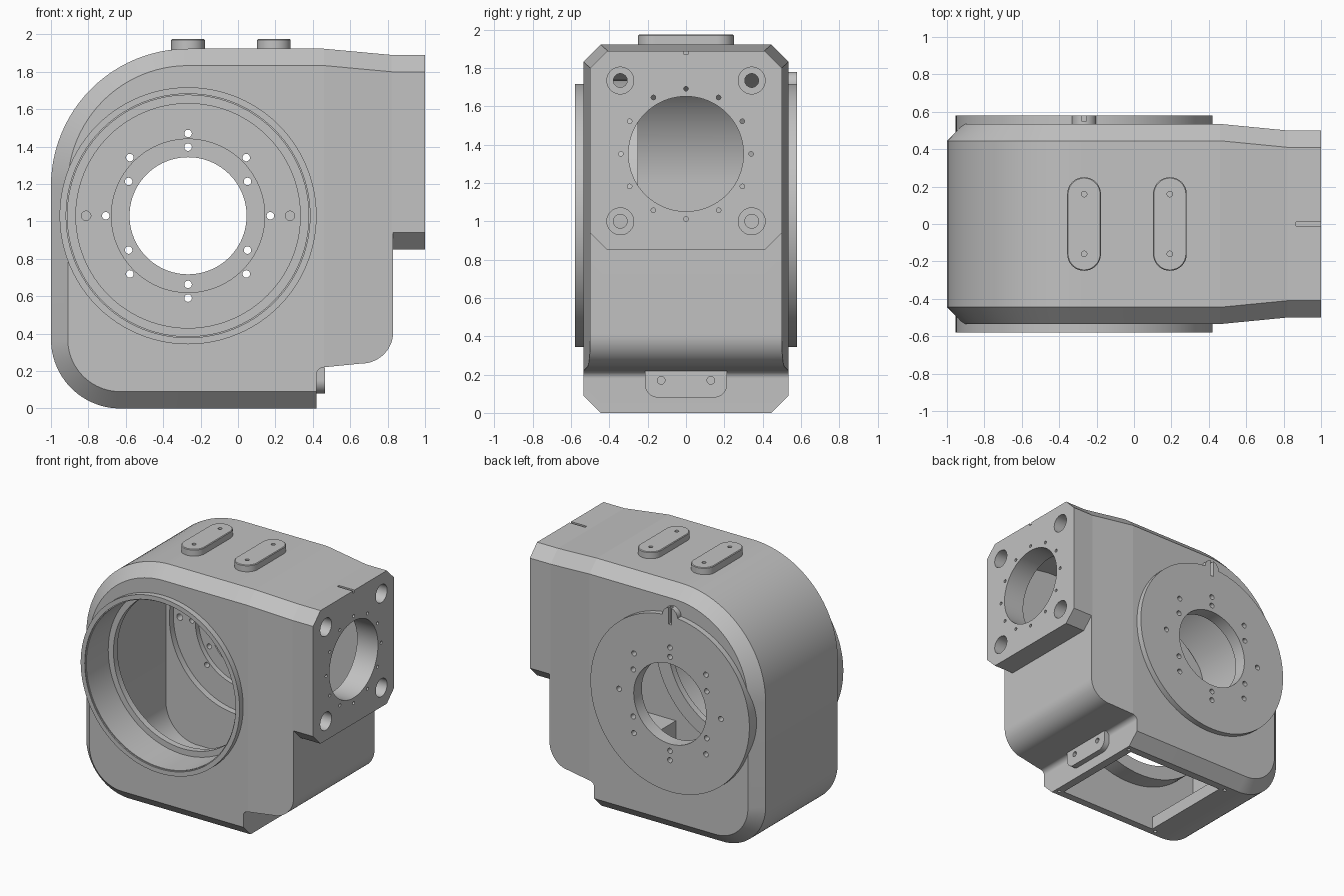
import bpy, bmesh
from math import sin, cos, radians, pi
from mathutils import Matrix, Vector

cube = bpy.data.objects.get("Cube")
if cube:
    bpy.data.objects.remove(cube, do_unlink=True)

metal = bpy.data.materials.new("cast_grey")
GREY = (0.54, 0.54, 0.54, 1)
metal.diffuse_color = GREY
metal.use_nodes = True
metal.node_tree.nodes["Principled BSDF"].inputs["Base Color"].default_value = GREY

AX, AZ = -0.267, 1.03         # axis of the large bore
FZ = 1.352                    # height of the side bore axis
TURN = {"X": Matrix.Rotation(pi / 2, 4, "Y"),
        "Y": Matrix.Rotation(-pi / 2, 4, "X"), "Z": Matrix()}


def arc(cx, cy, r, a0, a1, n=24):
    angles = [radians(a0 + (a1 - a0) * i / n) for i in range(n + 1)]
    return [(cx + r * cos(a), cy + r * sin(a)) for a in angles]


def make(name, bm):
    bmesh.ops.recalc_face_normals(bm, faces=bm.faces)
    mesh = bpy.data.meshes.new(name)
    bm.to_mesh(mesh)
    bm.free()
    obj = bpy.data.objects.new(name, mesh)
    bpy.context.collection.objects.link(obj)
    return obj


def loft(rings):
    """Closed solid through rings of 3D points."""
    bm = bmesh.new()
    loops = [[bm.verts.new(p) for p in ring] for ring in rings]
    n = len(loops[0])
    for a, b in zip(loops, loops[1:]):
        for i in range(n):
            j = (i + 1) % n
            bm.faces.new((a[i], a[j], b[j], b[i]))
    bm.faces.new(loops[0])
    bm.faces.new(loops[-1][::-1])
    return bm


def rods(axis, centres, r, a, b, seg=32):
    """Parallel cylinders from a to b along an axis."""
    bm = bmesh.new()
    k = "XYZ".index(axis)
    for c in centres:
        pos = list(c)
        pos.insert(k, (a + b) / 2)
        bmesh.ops.create_cone(bm, cap_ends=True, segments=seg, radius1=r, radius2=r, depth=b - a,
                              matrix=Matrix.Translation(pos) @ TURN[axis])
    return bm


def block(x0, x1, y0, y1, z0, z1):
    return loft([[(x0, y0, z), (x1, y0, z), (x1, y1, z), (x0, y1, z)] for z in (z0, z1)])


def combine(obj, bm, op="DIFFERENCE"):
    tool = make("cutter", bm)
    tool.hide_render = True
    mod = obj.modifiers.new("cut", "BOOLEAN")
    mod.operation, mod.solver, mod.object = op, "EXACT", tool
    bpy.context.view_layer.objects.active = obj
    bpy.ops.object.modifier_apply(modifier=mod.name)
    bpy.data.objects.remove(tool, do_unlink=True)


def finish(obj):
    obj.data.materials.clear()
    obj.data.materials.append(metal)
    bpy.ops.object.select_all(action="DESELECT")
    obj.select_set(True)
    bpy.context.view_layer.objects.active = obj
    bpy.ops.object.shade_smooth_by_angle(angle=radians(4.3))


def ring(r, count, start=0):
    angles = [radians(start + 360 * i / count) for i in range(count)]
    return [(r * cos(a), r * sin(a)) for a in angles]


def shift(pts, dx, dy):
    return [(x + dx, y + dy) for x, y in pts]


# Outer casting: side outline, chamfered by insetting the end rings
def outline(d):
    return (arc(AX, 1.19, 0.733 - d, 90, 180) + arc(-0.63, 0.37, 0.37 - d, 180, 270)
            + [(0.42, d)] + arc(0.46, 0.18, 0.04, 180, 90) + arc(0.66, 0.41, 0.17, -90, 0)
            + [(0.83, 0.85 + d), (1, 0.85 + d), (1, 1.89 - d), (0.82, 1.89 - d), (0.46, 1.923 - d)])


CH = 0.09
bm = loft([[(x, y, z) for x, z in outline(d)]
           for y, d in ((-0.535, CH), (-0.445, 0), (0.445, 0), (0.535, CH))])
for x in (0.46, 0.82):
    bmesh.ops.bisect_plane(bm, geom=bm.verts[:] + bm.edges[:] + bm.faces[:], dist=1e-4,
                           plane_co=Vector((x, 0, 0)), plane_no=Vector((1, 0, 0)))
# Narrow the casting towards the side flange
for v in bm.verts:
    t = min(max((v.co.x - 0.46) / 0.36, 0), 1)
    v.co.y -= 0.035 * t * (1 if v.co.y > 0 else -1)
housing = make("housing", bm)

# Hollow inside and bottom window
inside = (arc(AX, 1.19, 0.63, 90, 180) + arc(-0.627, 0.37, 0.27, 180, 270)
          + [(0.36, 0.10), (0.36, 0.36), (0.72, 0.36), (0.72, 0.95), (0.82, 0.95),
             (0.82, 1.77), (0.5, 1.82)])
combine(housing, loft([[(x, y, z) for x, z in inside] for y in (-0.39, 0.39)]))
combine(housing, block(-0.50, 0.355, -0.385, 0.385, -0.1, 0.2))

# Front bearing tube, back flange and its key boss
axis = [(AX, AZ)]
combine(housing, rods("Y", axis, 0.687, -0.58, -0.36, 96), "UNION")
combine(housing, rods("Y", axis, 0.71, -0.42, -0.25, 96), "UNION")
combine(housing, rods("Y", axis, 0.687, 0.45, 0.58, 96), "UNION")
combine(housing, rods("Y", [(AX, 1.715)], 0.065, 0.5, 0.58, 96), "UNION")
combine(housing, block(AX - 0.013, AX + 0.013, 0.55, 0.7, 1.65, 1.85))

# Stepped front bore, stepped back wall recess and back bore, as radius, start, end
for r, a, b in ((0.652, -0.7, -0.57), (0.645, -0.7, -0.30), (0.60, -0.7, -0.2),
                (0.60, 0.3, 0.44), (0.41, 0.3, 0.48), (0.313, 0.2, 0.7)):
    combine(housing, rods("Y", axis, r, a, b, 96))

# Back flange bolt circles and blind dowel holes
bolts = ring(0.44, 8) + ring(0.367, 6, 30)
combine(housing, rods("Y", shift(bolts, AX, AZ), 0.02, 0.3, 0.7))
combine(housing, rods("Y", shift(ring(0.545, 2), AX, AZ), 0.025, 0.38, 0.5))

# Side flange bore, bolt circle, counterbored corners and index slot
combine(housing, rods("X", [(0, FZ)], 0.30, 0.6, 1.1, 96))
combine(housing, rods("X", shift(ring(0.34, 12), 0, FZ), 0.012, 0.75, 1.1))
corners = [(y, z) for y in (-0.343, 0.343) for z in (1.0, 1.735)]
combine(housing, rods("X", corners, 0.07, 0.88, 1.1, 96))
combine(housing, rods("X", corners, 0.036, 0.7, 0.95))
combine(housing, block(0.865, 1.1, -0.01, 0.01, 1.87, 1.95))

# Bottom cover screw holes
combine(housing, rods("Z", [(x, y) for x in (-0.54, 0.387) for y in (-0.4, 0.4)], 0.013, -0.1, 0.05))
finish(housing)


# Two rounded pads on top, with a fine edge break
def stadium(x, r):
    return arc(x, 0.16, r, 0, 180, 48) + arc(x, -0.16, r, 180, 360, 48)


for side, x in (("right", AX), ("left", 0.192)):
    pad = make("top_pad_" + side, loft([[(px, py, z) for px, py in stadium(x, r)]
                                        for z, r in ((1.90, 0.09), (1.97, 0.09), (1.975, 0.085))]))
    combine(pad, rods("Z", [(x, 0.16), (x, -0.16)], 0.015, 1.93, 2.1))
    finish(pad)

# Small mounting pad low on the side
plate = (arc(-0.145, 0.15, 0.07, 180, 270) + arc(0.145, 0.15, 0.07, 270, 360)
         + [(0.215, 0.218), (-0.215, 0.218)])
side_pad = make("side_pad", loft([[(x, y, z) for y, z in plate] for x in (0.40, 0.465)]))
combine(side_pad, rods("X", [(-0.13, 0.17), (0.13, 0.17)], 0.02, 0.43, 0.6))
finish(side_pad)
